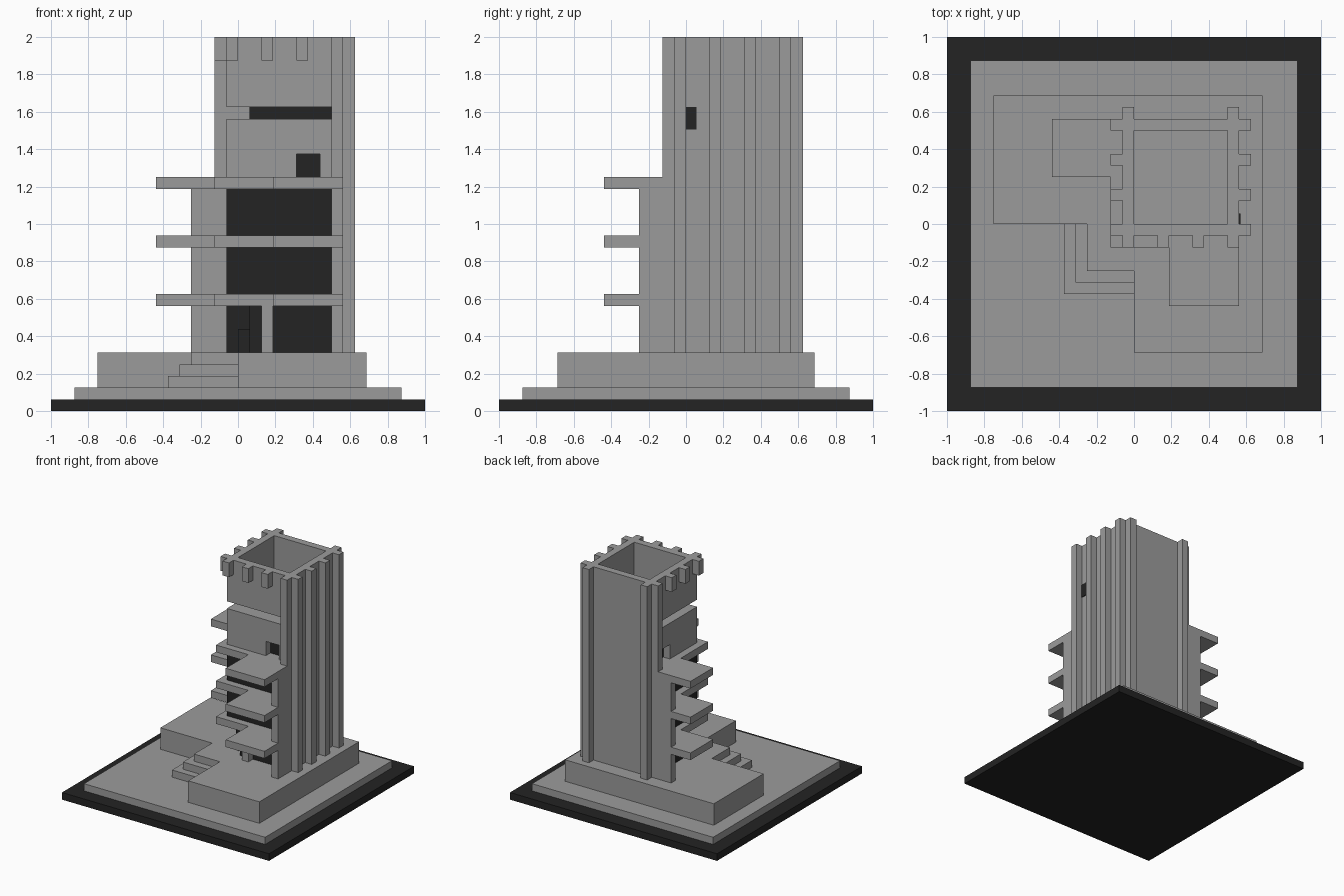
import bpy
import bmesh

U = 1 / 16  # one building module

cube = bpy.data.objects.get("Cube")
if cube:
    bpy.data.objects.remove(cube, do_unlink=True)


def material(name, value):
    m = bpy.data.materials.new(name)
    m.use_nodes = True
    col = (value, value, value, 1)
    m.diffuse_color = col
    bsdf = m.node_tree.nodes["Principled BSDF"]
    bsdf.inputs["Base Color"].default_value = col
    bsdf.inputs["Roughness"].default_value = 0.8
    return m


CONCRETE = material("concrete grey", 0.33)
DARK = material("dark glass", 0.017)


def prism(name, outline, z0, z1, mat):
    """Extrude a plan outline (in modules) between two heights."""
    bm = bmesh.new()
    face = bm.faces.new([bm.verts.new((x * U, y * U, z0 * U)) for x, y in outline])
    top = bmesh.ops.extrude_face_region(bm, geom=[face])["geom"]
    for v in top:
        if isinstance(v, bmesh.types.BMVert):
            v.co.z = z1 * U
    bmesh.ops.recalc_face_normals(bm, faces=bm.faces)
    me = bpy.data.meshes.new(name)
    bm.to_mesh(me)
    bm.free()
    me.materials.append(mat)
    ob = bpy.data.objects.new(name, me)
    bpy.context.collection.objects.link(ob)
    return ob


def box(name, x0, x1, y0, y1, z0, z1, mat=CONCRETE):
    return prism(name, [(x0, y0), (x1, y0), (x1, y1), (x0, y1)], z0, z1, mat)


def both(name, x0, x1, y0, y1, z0, z1, mat=CONCRETE):
    """A part on the front facade and its twin on the side, across the diagonal."""
    box("front_" + name, x0, x1, y0, y1, z0, z1, mat)
    box("side_" + name, y0, y1, x0, x1, z0, z1, mat)


# Ground: base board, paving and raised terrace with corner stairs
box("base_board", -16, 16, -16, 16, 0, 1, DARK)
box("paving", -14, 14, -14, 14, 1, 2)
prism("terrace", [(-12, 0), (0, 0), (0, -11), (11, -11), (11, 11), (-12, 11)],
      2, 5, CONCRETE)
for i in range(3):
    r = i - 6
    box(f"stair_{i + 1}", r, 0, r, 0, 2 + i, 3 + i)

# Solid walls on the two closed sides, with long fins below the top balcony
box("left_wall", 8, 9, -1, 9, 5, 32)
box("back_wall", -1, 8, 8, 9, 5, 32)
both("fin", 8, 9, -4, -1, 5, 19)

# Full-height ribs
both("corner_rib", 8, 9, -2, -1, 5, 32)
for i, y in enumerate((-1, 2, 5, 8)):
    box(f"left_rib_{i + 1}", 9, 10, y, y + 1, 5, 32)
for i, x in enumerate((-1, 8)):
    box(f"back_rib_{i + 1}", x, x + 1, 9, 10, 5, 32)

# Short brackets hanging from the parapet
for i, x in enumerate((-1, 2, 5)):
    both(f"parapet_bracket_{i + 1}", x, x + 1, -2, -1, 30, 32)

# Glazed floors; the lowest has a recessed corner entrance
prism("entrance_glazing", [(1, -1), (8, -1), (8, 8), (-1, 8), (-1, 1), (1, 1)],
      5, 9, DARK)
box("entrance_door", 0, 1, 0, 1, 5, 7, DARK)
box("entrance_column", 2, 3, -2, -1, 5, 9)
for i, z in enumerate((10, 15)):
    box(f"floor_glazing_{i + 1}", -1, 8, -1, 8, z, z + 4, DARK)

# Floor slabs reaching out as two balconies
PLAN = [(-2, -2), (3, -2), (3, -7), (9, -7), (9, 9), (-7, 9), (-7, 4), (-2, 4)]
for i, z in enumerate((9, 14, 19)):
    prism(f"balcony_slab_{i + 1}", PLAN, z, z + 1, CONCRETE)

# Middle storey: wall around a balcony door on each open side
both("middle_wall_a", 0, 5, -1, 0, 20, 24)
both("middle_wall_b", 7, 8, -1, 0, 20, 24)
both("door_lintel", 5, 7, -1, 0, 22, 24)
box("middle_corner", -1, 0, -1, 0, 20, 24)
box("middle_core", 0, 8, 0, 8, 20, 24, DARK)
box("middle_roof", -1, 8, -1, 8, 24, 25)

# Window slot, roof deck and parapet
box("slot_glazing", 1, 8, 1, 8, 25, 26, DARK)
box("roof_deck", -1, 8, -1, 8, 26, 27)
both("parapet", 0, 8, -1, 0, 27, 32)
box("parapet_corner", -1, 0, -1, 0, 27, 32)

# Small window plate on the ribbed wall
box("left_window", 9, 9.1, 0, 0.9, 24.1, 26, DARK)
